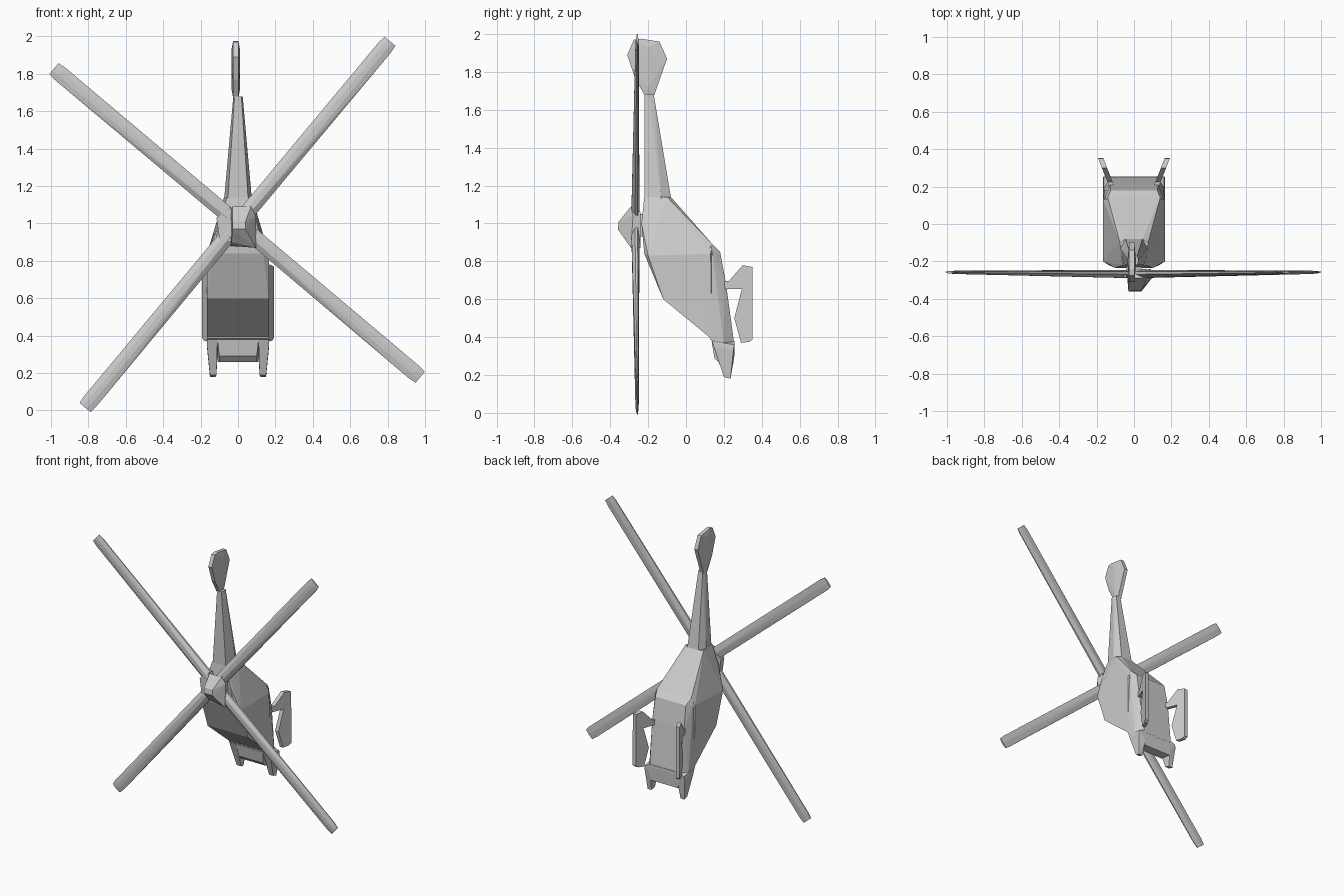
import bpy, bmesh
from mathutils import Vector

if "Cube" in bpy.data.objects:
    bpy.data.objects.remove(bpy.data.objects["Cube"])


def finish(name, bm):
    bmesh.ops.recalc_face_normals(bm, faces=bm.faces[:])
    mesh = bpy.data.meshes.new(name)
    bm.to_mesh(mesh)
    bm.free()
    obj = bpy.data.objects.new(name, mesh)
    bpy.context.collection.objects.link(obj)
    return obj


def hull(name, pts):
    """Faceted solid wrapped around a few points."""
    bm = bmesh.new()
    for p in pts:
        bm.verts.new(p)
    res = bmesh.ops.convex_hull(bm, input=bm.verts[:])
    junk = {g for g in res["geom_interior"] + res["geom_unused"]
            if isinstance(g, bmesh.types.BMVert)}
    bmesh.ops.delete(bm, geom=list(junk), context='VERTS')
    bmesh.ops.dissolve_limit(bm, angle_limit=0.03, verts=bm.verts[:], edges=bm.edges[:])
    return finish(name, bm)


def sym_hull(name, pts):
    """Hull from (half width, y, z) points, mirrored over x."""
    return hull(name, [(s * x, y, z) for x, y, z in pts for s in (-1, 1)])


def plate(name, outline, center, half):
    """Side outline (y, z) given thickness in x; center(y) shears it sideways."""
    bm = bmesh.new()
    a, b = [[bm.verts.new((center(y) + d, y, z)) for y, z in outline] for d in (-half, half)]
    bm.faces.new(a)
    bm.faces.new(b[::-1])
    n = len(a)
    for i in range(n):
        j = (i + 1) % n
        bm.faces.new((a[i], b[i], b[j], a[j]))
    return finish(name, bm)


# Cabin, nose pointing down
sym_hull("cabin", [
    (.06, -.22, 1.14), (.075, -.10, 1.14), (.045, -.08, 1.14),
    (.10, -.235, 1.0), (.135, -.22, .84), (.165, -.20, .83),
    (.165, .13, .84), (.14, .14, .89), (.165, -.12, .60),
    (.165, .135, .39), (.165, .135, .52)])

# Belly tray
sym_hull("belly_tray", [
    (.15, .13, .885), (.14, .14, .89), (.125, .18, .85), (.155, .14, .84),
    (.13, .21, .69), (.165, .13, .52), (.165, .13, .385),
    (.12, .25, .40), (.12, .255, .36), (.16, .20, .36)])

# Chin and the two nose prongs
sym_hull("chin", [
    (.11, .135, .38), (.10, .15, .29), (.10, .18, .26),
    (.11, .25, .26), (.12, .255, .38)])
for side, s in (("left", -1), ("right", 1)):
    hull("nose_prong_" + side, [(s * x, y, z) for x, y, z in (
        (.11, .135, .38), (.165, .135, .38), (.165, .15, .34),
        (.11, .255, .38), (.16, .255, .36), (.115, .20, .19),
        (.15, .20, .19), (.12, .235, .18), (.15, .235, .18),
        (.11, .255, .30), (.165, .25, .33))])

# Tail boom and fin
sym_hull("tail_boom", [
    (.055, -.22, 1.12), (.075, -.13, 1.12), (.045, -.08, 1.14),
    (.018, -.22, 1.68), (.025, -.195, 1.68), (.018, -.17, 1.68)])
fin = [(-.215, 1.67), (-.17, 1.67), (-.10, 1.87), (-.14, 1.96),
       (-.24, 1.975), (-.275, 1.97), (-.31, 1.89), (-.27, 1.77)]
hull("tail_fin", [(-.012 + s * .014, y, z) for y, z in fin for s in (-1, 1)]
     + [(-.012 + s * .023, -.20, z) for z in (1.72, 1.93) for s in (-1, 1)])

# Skids with their struts, splayed outward
skid = [(.17, .695), (.225, .695), (.30, .78), (.35, .77), (.352, .39),
        (.335, .375), (.29, .37), (.255, .50), (.295, .655), (.17, .655)]
for side, s in (("left", -1), ("right", 1)):
    plate("skid_" + side, skid, lambda y, s=s: s * (.115 + (y - .19) * .39), .014)

# Rotor hub and mast
hull("rotor_hub", [
    (-.03, -.36, .97), (.04, -.36, .97), (-.03, -.355, 1.01), (.04, -.355, 1.01),
    (-.03, -.29, 1.09), (.07, -.29, 1.09), (.095, -.28, 1.04),
    (.095, -.29, .87), (-.035, -.30, .90), (-.04, -.24, 1.06),
    (.085, -.24, 1.06), (.09, -.24, .87), (-.04, -.24, .88)])
sym_hull("rotor_mast", [(x, y, z) for x, y in ((.055, -.20), (.035, -.26))
                        for z in (.93, 1.05)])

# Rotor blades: flattened six-sided section tapering to the tip
center = Vector((0, -.265, 1.0))
tips = ((-.975, 1.82), (.805, 1.965), (.965, .185), (-.81, .025))
for k, (x, z) in enumerate(tips):
    tip = Vector((x, -.257, z))
    along = (tip - center).normalized()
    across = along.cross(Vector((0, 1, 0))).normalized()
    pts = []
    for base, w, t in ((center + along * .06, .042, .024),
                       (tip - along * .03, .043, .010),
                       (tip + along * .012, .038, .007)):
        for u, v in ((-1, .4), (-1, -.2), (1, .4), (1, -.2), (-.3, -1), (.3, -1), (0, .8)):
            pts.append(base + across * w * u + Vector((0, t * v, 0)))
    hull("rotor_blade_%d" % (k + 1), pts)

# Blade root collar on the left of the hub
hull("root_collar", [(x, y, z) for x, z in ((-.115, 1.03), (-.04, 1.09), (-.03, .90),
                                            (-.10, .92)) for y in (-.285, -.245)])
